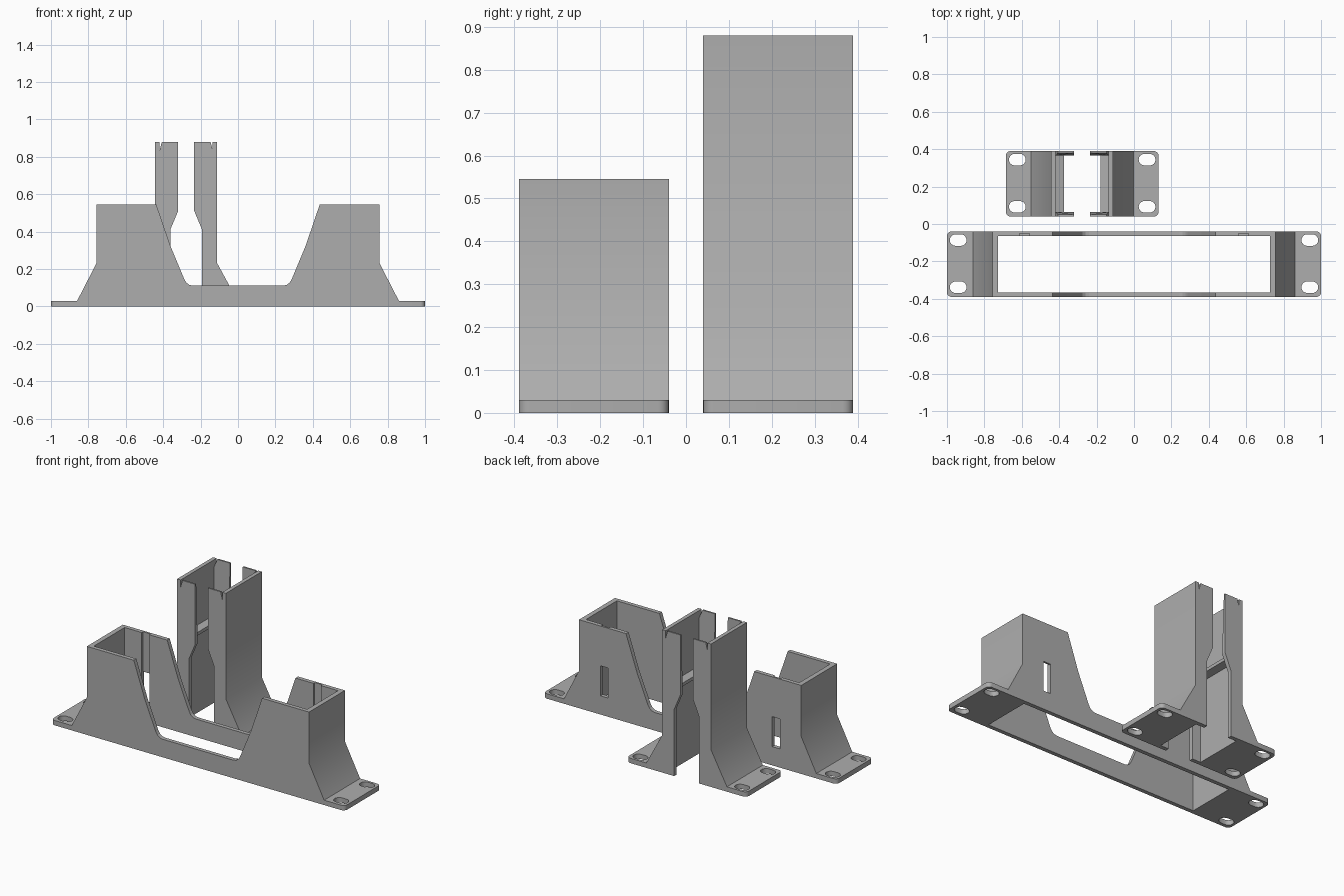
import bpy, bmesh, math

if "Cube" in bpy.data.objects:
    bpy.data.objects.remove(bpy.data.objects["Cube"])

grey = bpy.data.materials.new("plain_grey")
grey.diffuse_color = (0.42, 0.42, 0.42, 1)
grey.use_nodes = True
grey.node_tree.nodes["Principled BSDF"].inputs["Base Color"].default_value = grey.diffuse_color


def prism(name, pts, lo, hi, axis="y", round_x=None):
    """Extrude a closed outline: (x, z) outlines along y, (x, y) outlines along z."""
    bm = bmesh.new()
    if axis == "y":
        vs = [bm.verts.new((a, lo, b)) for a, b in pts]
        step = (0, hi - lo, 0)
    else:
        vs = [bm.verts.new((a, b, lo)) for a, b in pts]
        step = (0, 0, hi - lo)
    face = bm.faces.new(vs)
    ext = bmesh.ops.extrude_face_region(bm, geom=[face])
    moved = [g for g in ext["geom"] if isinstance(g, bmesh.types.BMVert)]
    bmesh.ops.translate(bm, verts=moved, vec=step)
    if round_x is not None:  # round the upright corners at the outer end
        edges = [e for e in bm.edges if all(abs(v.co.x - round_x) < 1e-4 for v in e.verts)
                 and abs(e.verts[0].co.y - e.verts[1].co.y) < 1e-4]
        bmesh.ops.bevel(bm, geom=edges, offset=0.025, segments=5,
                        profile=0.5, affect="EDGES")
    bmesh.ops.recalc_face_normals(bm, faces=bm.faces)
    me = bpy.data.meshes.new(name)
    bm.to_mesh(me)
    bm.free()
    me.materials.append(grey)
    ob = bpy.data.objects.new(name, me)
    bpy.context.collection.objects.link(ob)
    return ob


def rect(a0, a1, b0, b1):
    return [(a0, b0), (a1, b0), (a1, b1), (a0, b1)]


def select(ob):
    bpy.ops.object.select_all(action="DESELECT")
    ob.select_set(True)
    bpy.context.view_layer.objects.active = ob


def cut(ob, cutters):
    for c in cutters:
        select(ob)
        m = ob.modifiers.new("cut", "BOOLEAN")
        m.operation, m.solver, m.object = "DIFFERENCE", "EXACT", c
        bpy.ops.object.modifier_apply(modifier=m.name)
        bpy.data.objects.remove(c)


def screw_slot(x, y, r=0.031, half=0.014):
    pts = []
    for i in range(18):
        side = 1 if i < 9 else -1
        a = -math.pi / 2 + math.pi * (i if i < 9 else i - 1) / 8
        pts.append((x + side * half + r * math.cos(a), y + r * math.sin(a)))
    return prism("slot_cutter", pts, -0.02, 0.06, "z")


def end_block(name, cx, s, outer, foot, wall, inner, top, y0, y1, slot_x):
    """Screw flange, sloping gusset and upright end wall in one section."""
    prof = [(inner, 0), (outer, 0), (outer, 0.03), (foot, 0.03),
            (wall, 0.23), (wall, top), (inner, top)]
    ob = prism(name, [(cx + s * u, z) for u, z in prof], y0, y1,
               round_x=cx + s * outer)
    cut(ob, [screw_slot(cx + s * slot_x, y) for y in (y0 + 0.052, y1 - 0.046)])
    select(ob)
    bpy.ops.object.shade_smooth_by_angle(angle=math.radians(30))


SIDES = (("left", -1), ("right", 1))
T = 0.025  # side wall thickness

# Wide cradle: ends
Y0, Y1 = -0.39, -0.04
for label, s in SIDES:
    end_block("cradle_end_" + label, 0, s, 1.0, 0.86, 0.757, 0.727, 0.545, Y0, Y1, 0.94)

# Wide cradle: long walls with a rounded dip in the middle
half = [(0.727, 0), (0.727, 0.545), (0.437, 0.545), (0.362, 0.325), (0.287, 0.145),
        (0.276, 0.127), (0.26, 0.115), (0.24, 0.111)]
outline = half + [(-x, z) for x, z in reversed(half)]
prism("cradle_front_wall", outline, Y0, Y0 + T)
back = prism("cradle_back_wall", outline, Y1 - T, Y1)
# Inner cable grooves, each ending in a window
for label, s in SIDES:
    x0, x1 = s * 0.585 - 0.026, s * 0.585 + 0.026
    cut(back, [prism("groove_cutter", rect(x0, x1, 0.115, 0.6), Y1 - T - 0.02, Y1 - 0.012),
               prism("window_cutter", rect(x0, x1, 0.115, 0.30), Y1 - 0.03, Y1 + 0.02)])

# Tall clamp in two mirrored halves
CX, Y0, Y1, TOP = -0.277, 0.04, 0.39, 0.88
for label, s in SIDES:
    end_block("clamp_end_" + label, CX, s, 0.408, 0.275, 0.166, 0.142, TOP, Y0, Y1, 0.347)
    # Side walls: narrow foot, wider jaw, V relief beside the end wall
    prof = [(0.142, 0), (0.142, 0.835), (0.130, TOP), (0.043, TOP), (0.043, 0.51),
            (0.085, 0.41), (0.085, 0)]
    for place, y, d in (("front", Y0, 1), ("back", Y1, -1)):
        ob = prism("clamp_%s_wall_%s" % (place, label),
                   [(CX + s * u, z) for u, z in prof],
                   min(y, y + d * T), max(y, y + d * T))
        # Lead-in chamfer on the inner top edge
        for v in ob.data.vertices:
            if v.co.z > TOP - 0.001 and abs(v.co.y - (y + d * T)) < 0.001:
                v.co.y = y + d * 0.010
    # Inner support ledge
    prism("clamp_ledge_" + label,
          [(CX + s * u, z) for u, z in ((0.142, 0.50), (0.098, 0.51),
                                        (0.098, 0.53), (0.142, 0.54))],
          Y0 + T, Y1 - T)
